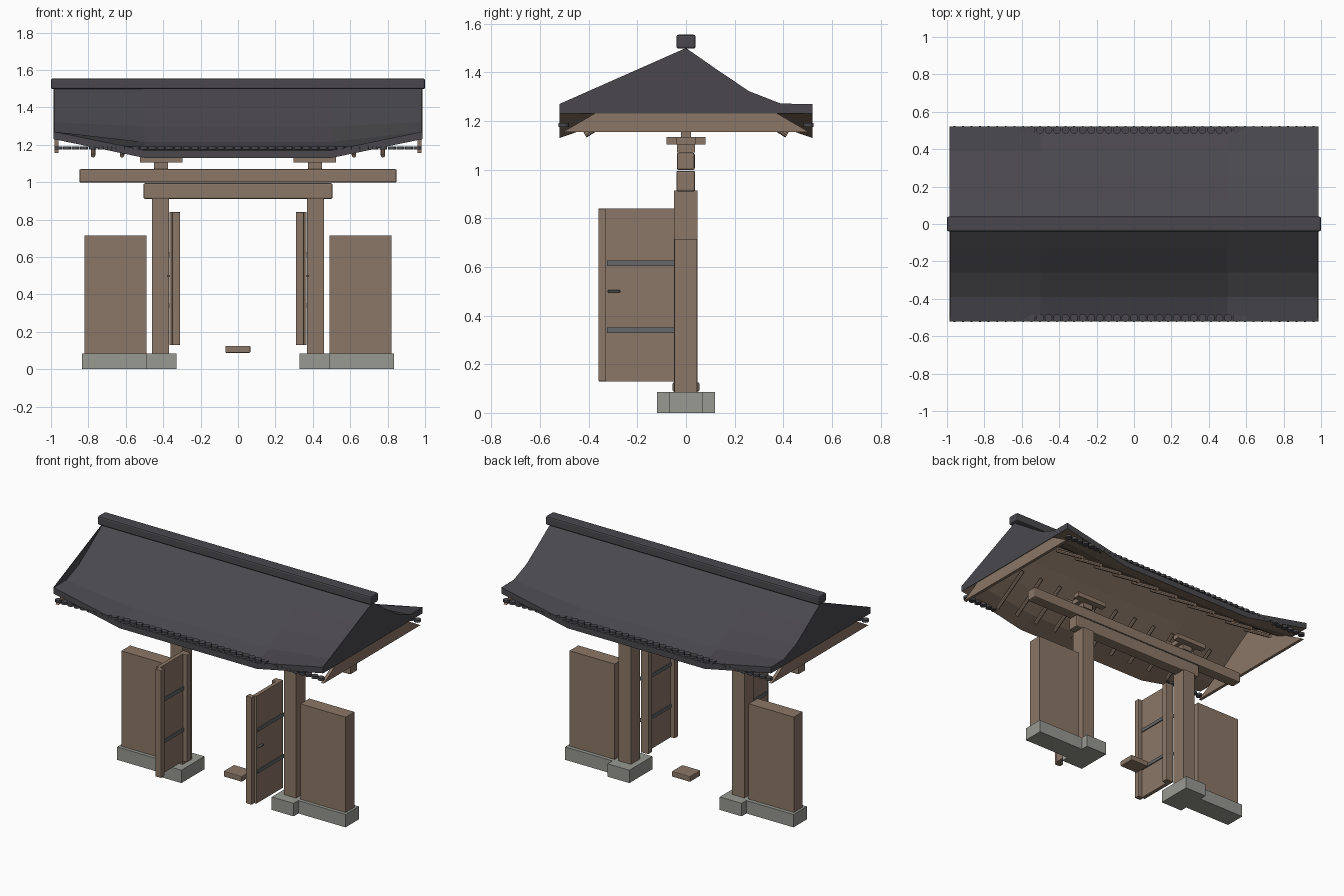
import bpy, bmesh, math
from mathutils import Vector

if "Cube" in bpy.data.objects:
    bpy.data.objects.remove(bpy.data.objects["Cube"], do_unlink=True)


def material(name, rgb):
    m = bpy.data.materials.new(name)
    m.use_nodes = True
    m.diffuse_color = (*rgb, 1)
    m.node_tree.nodes["Principled BSDF"].inputs["Base Color"].default_value = (*rgb, 1)
    return m


WOOD = material("weathered wood", (0.26, 0.185, 0.135))
TILE = material("dark roof tile", (0.067, 0.064, 0.073))
STONE = material("grey stone", (0.31, 0.32, 0.285))
METAL = material("iron", (0.13, 0.135, 0.14))


def finish(name, bm, *mats):
    me = bpy.data.meshes.new(name)
    bm.to_mesh(me)
    bm.free()
    for m in mats:
        me.materials.append(m)
    ob = bpy.data.objects.new(name, me)
    bpy.context.collection.objects.link(ob)
    return ob


def box(name, x, y, z, mat, bevel=0):
    """Box from (low, high) ranges on each axis."""
    bm = bmesh.new()
    bmesh.ops.create_cube(bm, size=1)
    for v in bm.verts:
        v.co = [r[0] if c < 0 else r[1] for c, r in zip(v.co, (x, y, z))]
    if bevel:
        bmesh.ops.bevel(bm, geom=bm.edges[:], offset=bevel, segments=2,
                        affect='EDGES', profile=0.5)
    return finish(name, bm, mat)


def mirror_box(name, x, y, z, mat, bevel=0):
    """Box on the left plus its mirror on the right."""
    box("left_" + name, x, y, z, mat, bevel)
    box("right_" + name, (-x[1], -x[0]), y, z, mat, bevel)


def slab(name, x, outline, thick, mat):
    """Upright plate across x from a y-z outline."""
    bm = bmesh.new()
    face = bm.faces.new([bm.verts.new((x, y, z)) for y, z in outline])
    ext = bmesh.ops.extrude_face_region(bm, geom=[face])
    for v in ext["geom"]:
        if isinstance(v, bmesh.types.BMVert):
            v.co.x += thick
    bmesh.ops.recalc_face_normals(bm, faces=bm.faces[:])
    return finish(name, bm, mat)


# Stone footings, posts and side walls
mirror_box("post_footing", (0.33, 0.49), (-0.12, 0.12), (0, 0.085), STONE)
mirror_box("wall_footing", (0.49, 0.835), (-0.07, 0.07), (0, 0.085), STONE)
mirror_box("post", (0.37, 0.46), (-0.05, 0.047), (0.08, 0.915), WOOD)
mirror_box("side_wall", (0.49, 0.82), (-0.047, 0.045), (0.085, 0.715), WOOD)
box("threshold_block", (-0.068, 0.066), (-0.055, 0.055), (0.088, 0.125), WOOD, 0.005)

# Cross beams
box("lower_beam", (-0.505, 0.505), (-0.04, 0.038), (0.91, 0.995), WOOD, 0.008)
box("upper_beam", (-0.848, 0.848), (-0.038, 0.036), (0.998, 1.07), WOOD, 0.008)

# Open doors
mirror_box("door_panel", (0.34, 0.365), (-0.33, -0.05), (0.13, 0.84), WOOD)
mirror_box("door_front_stile", (0.31, 0.352), (-0.36, -0.325), (0.13, 0.84), WOOD, 0.003)
mirror_box("door_back_stile", (0.31, 0.352), (-0.09, -0.05), (0.13, 0.84), WOOD, 0.003)
for level, z in (("lower", 0.34), ("upper", 0.615)):
    mirror_box(level + "_door_strap", (0.333, 0.372), (-0.325, -0.05),
               (z - 0.011, z + 0.011), METAL)
mirror_box("door_handle", (0.36, 0.38), (-0.322, -0.27), (0.495, 0.505), METAL, 0.004)

# Bracket sets on the beams
mirror_box("bracket_base", (0.373, 0.449), (-0.038, 0.038), (1.07, 1.107), WOOD)
for side, s in (("front", -1), ("back", 1)):
    y = s * 0.058
    mirror_box(side + "_bracket_arm", (0.297, 0.525), (y - 0.022, y + 0.022),
               (1.104, 1.135), WOOD)
for k, x in enumerate((0.363, 0.459)):
    mirror_box(f"bracket_tie_{k + 1}", (x - 0.02, x + 0.02), (-0.08, 0.08),
               (1.104, 1.135), WOOD)
mirror_box("bracket_cap", (0.373, 0.449), (-0.02, 0.02), (1.105, 1.16), WOOD)

# Curved roof shell with upswept ends
EAVE, END = 0.52, 0.985
DROPS = (1.5, 1.403, 1.297, 1.215, 1.17)


def roof_z(i, at_end):
    return DROPS[abs(i)] + (0.1 * (i / 4) ** 2 if at_end else 0)


bm = bmesh.new()
top, under = [], []
for x in (-END, -0.5, 0.5, END):
    pts = [Vector((x, EAVE * i / 4, roof_z(i, abs(x) > 0.9))) for i in range(-4, 5)]
    top.append([bm.verts.new(p) for p in pts])
    under.append([bm.verts.new(p - Vector((0, 0, 0.04))) for p in pts])
for a in range(3):
    for j in range(8):
        for grid, index in ((top, 0), (under, 1)):
            f = bm.faces.new((grid[a][j], grid[a + 1][j], grid[a + 1][j + 1], grid[a][j + 1]))
            f.material_index = index
    for j in (0, 8):
        bm.faces.new((top[a][j], top[a + 1][j], under[a + 1][j], under[a][j]))
for a in (0, 3):
    for j in range(8):
        bm.faces.new((top[a][j], top[a][j + 1], under[a][j + 1], under[a][j]))
bmesh.ops.recalc_face_normals(bm, faces=bm.faces[:])
finish("roof", bm, TILE, WOOD)

# Gable ends: dark cap over a wooden triangle
cap = [(EAVE * i / 4, roof_z(i, True)) for i in range(5)]
cap += [(EAVE, 1.23), (-EAVE, 1.23), (-EAVE, 1.27)]
gable = [(-0.505, 1.155), (0.505, 1.155), (0, 1.45)]
for side, s in (("left", 1), ("right", -1)):
    slab(side + "_gable_cap", s * 0.982, cap, s * 0.004, TILE)
    slab(side + "_gable_board", s * 0.96, gable, s * 0.02, WOOD)

box("ridge", (-1, 1), (-0.04, 0.04), (1.497, 1.555), TILE, 0.01)

# Row of round tile ends along each eave
for side, s in (("front", -1), ("back", 1)):
    bm = bmesh.new()
    for k in range(-21, 22):
        disc = bmesh.ops.create_cone(bm, cap_ends=True, segments=12, radius1=0.021,
                                     radius2=0.021, depth=0.016)
        bmesh.ops.translate(bm, verts=disc["verts"], vec=(k * 0.0457, s * 0.503, 1.184))
    finish(side + "_eave_tiles", bm, TILE)

# Sloping round rafters under each side
for side, s in (("front", -1), ("back", 1)):
    bm = bmesh.new()
    outer, inner = Vector((0, s * 0.415, 1.142)), Vector((0, s * 0.17, 1.3))
    turn = (inner - outer).to_track_quat('Z', 'Y').to_matrix()
    for k in range(-5, 6):
        rod = bmesh.ops.create_cone(bm, cap_ends=True, segments=8, radius1=0.012,
                                    radius2=0.012, depth=(inner - outer).length)
        bmesh.ops.rotate(bm, verts=rod["verts"], matrix=turn)
        bmesh.ops.translate(bm, verts=rod["verts"],
                            vec=(outer + inner) / 2 + Vector((k * 0.155, 0, 0)))
    finish(side + "_rafters", bm, WOOD)
